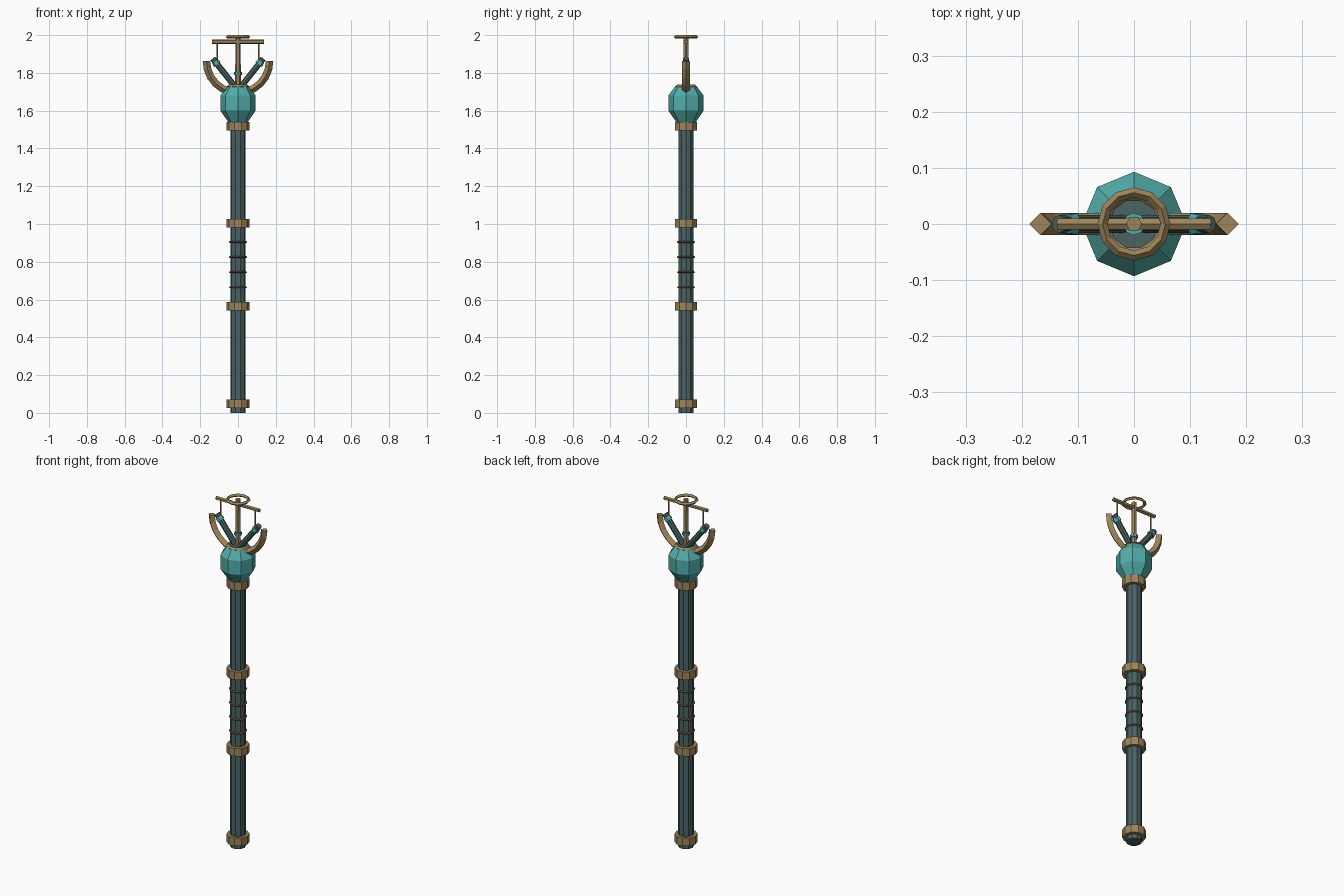
import bpy, bmesh, math
from mathutils import Vector

if "Cube" in bpy.data.objects:
    bpy.data.objects.remove(bpy.data.objects["Cube"], do_unlink=True)


def material(name, rgb):
    m = bpy.data.materials.new(name)
    m.use_nodes = True
    m.diffuse_color = (*rgb, 1)
    m.node_tree.nodes["Principled BSDF"].inputs["Base Color"].default_value = (*rgb, 1)
    return m


BRASS = material("aged_brass", (0.34, 0.235, 0.105))
TEAL = material("teal_glass", (0.085, 0.42, 0.4))
DARK = material("dark_slate", (0.07, 0.125, 0.125))
COPPER = material("copper_wire", (0.17, 0.085, 0.05))


def finish(name, bm, mat):
    bmesh.ops.recalc_face_normals(bm, faces=bm.faces)
    mesh = bpy.data.meshes.new(name)
    bm.to_mesh(mesh)
    bm.free()
    mesh.materials.append(mat)
    obj = bpy.data.objects.new(name, mesh)
    bpy.context.collection.objects.link(obj)
    return obj


def loft(name, rings, mat, closed=False):
    """Skin a list of point rings, capping the ends unless the loop is closed."""
    bm = bmesh.new()
    loops = [[bm.verts.new(p) for p in ring] for ring in rings]
    pairs = list(zip(loops, loops[1:]))
    if closed:
        pairs.append((loops[-1], loops[0]))
    else:
        bm.faces.new(loops[0])
        bm.faces.new(loops[-1])
    for a, b in pairs:
        n = len(a)
        for i in range(n):
            j = (i + 1) % n
            bm.faces.new((a[i], a[j], b[j], b[i]))
    return finish(name, bm, mat)


def circle(center, u, v, r, sides):
    angles = [math.tau * i / sides for i in range(sides)]
    return [center + r * (u * math.cos(a) + v * math.sin(a)) for a in angles]


def lathe(name, profile, sides, mat):
    x, y = Vector((1, 0, 0)), Vector((0, 1, 0))
    return loft(name, [circle(Vector((0, 0, z)), x, y, r, sides) for r, z in profile], mat)


def rod(name, start, end, r, sides, mat, r_end=None):
    start, end = Vector(start), Vector(end)
    axis = (end - start).normalized()
    side = Vector((0, 1, 0)) if abs(axis.y) < 0.9 else Vector((1, 0, 0))
    u = side.cross(axis).normalized()
    v = axis.cross(u)
    return loft(name, [circle(start, u, v, r, sides),
                       circle(end, u, v, r_end or r, sides)], mat)


def ring(name, z, major, minor, segments, sides, mat):
    up = Vector((0, 0, 1))
    rings = []
    for i in range(segments):
        a = math.tau * i / segments
        out = Vector((math.cos(a), math.sin(a), 0))
        rings.append(circle(out * major + up * z, out, up, minor, sides))
    return loft(name, rings, mat, closed=True)


# Shaft, bands and grip windings
lathe("shaft", [(0.041, 0), (0.041, 1.55)], 10, DARK)
for i, z in enumerate((0.048, 0.564, 1.004, 1.518)):
    lathe(f"shaft_band_{i + 1}", [(0.06, z - 0.023), (0.06, z + 0.023)], 10, BRASS)
for i in range(4):
    ring(f"grip_winding_{i + 1}", 0.665 + 0.08 * i, 0.043, 0.005, 12, 4, COPPER)

# Faceted head with its collar and dark socket
lathe("head_orb", [(0.052, 1.54), (0.093, 1.6), (0.093, 1.68), (0.058, 1.728)], 8, TEAL)
ring("head_collar", 1.728, 0.05, 0.01, 10, 4, BRASS)
lathe("head_socket", [(0.045, 1.72), (0.045, 1.732)], 10, DARK)

# Curved arms: halves of one arc that passes through the head
for side, label in ((1, "left"), (-1, "right")):
    sections = []
    for i in range(7):
        a = math.radians(90) * i / 6
        out = Vector((side * math.cos(a), 0, -math.sin(a)))
        sections.append(circle(Vector((0, 0, 1.862)) + out * 0.167, out,
                               Vector((0, 1, 0)), 0.02, 4))
    loft(f"{label}_curved_arm", sections, BRASS)

    # Slanted rod with its joint, and the hanger above it
    base, tip = Vector((side * 0.01, 0, 1.72)), Vector((side * 0.134, 0, 1.876))
    rod(f"{label}_slanted_rod", base, tip, 0.016, 8, DARK)
    rod(f"{label}_rod_joint", base.lerp(tip, 0.8), base.lerp(tip, 0.9), 0.022, 6, TEAL, 0.019)
    rod(f"{label}_hanger", (side * 0.11, 0, 1.85), (side * 0.11, 0, 1.965), 0.004, 6, BRASS)

# Central post, joint, crossbar and top ring
lathe("center_post", [(0.015, 1.725), (0.014, 1.995)], 6, BRASS)
lathe("post_joint", [(0.02, 1.788), (0.02, 1.804)], 8, TEAL)
rod("crossbar", (-0.137, 0, 1.965), (0.137, 0, 1.965), 0.011, 6, BRASS)
ring("top_ring", 1.991, 0.056, 0.009, 12, 4, BRASS)
